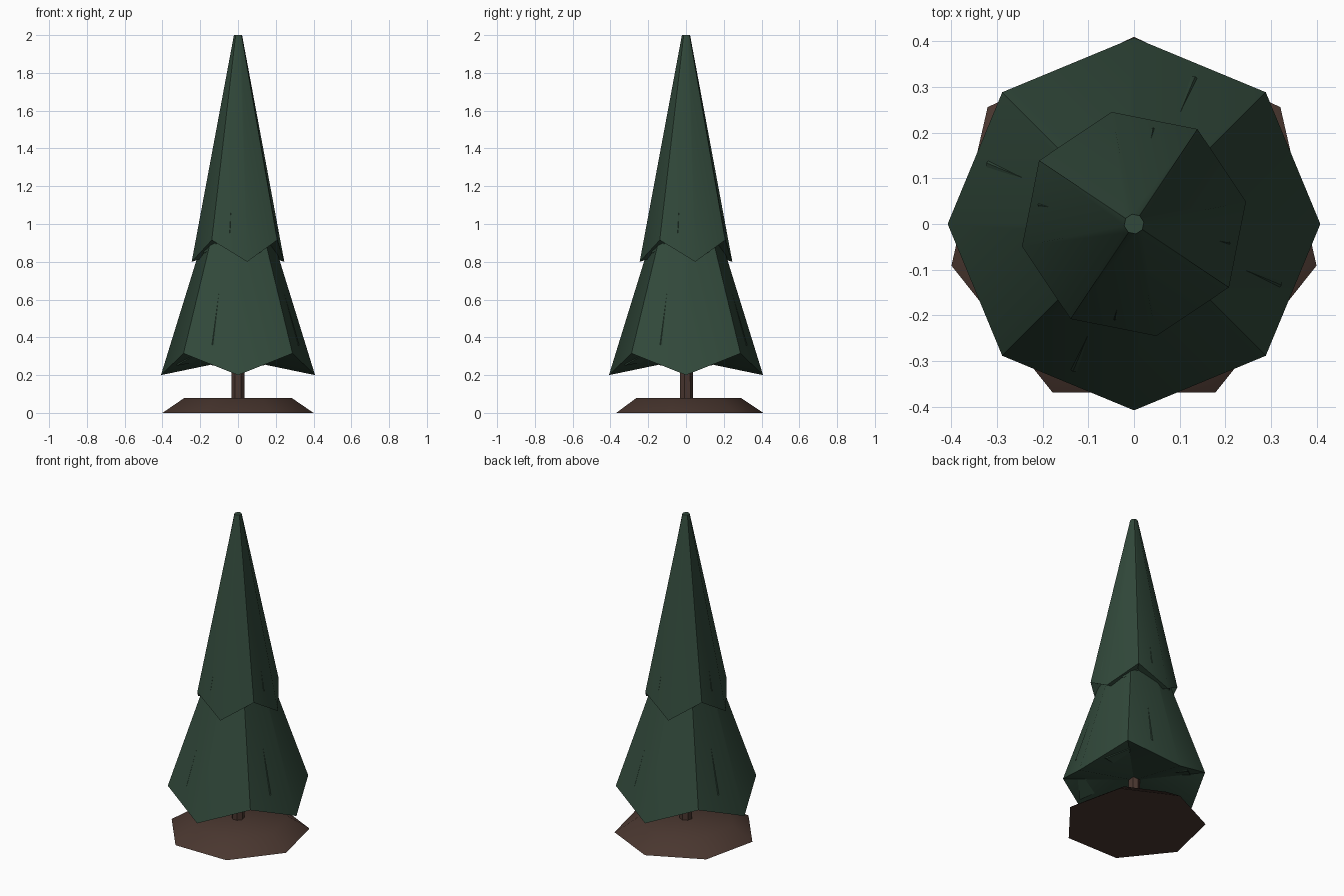
import bpy, bmesh, math

cube = bpy.data.objects.get("Cube")
if cube:
    bpy.data.objects.remove(cube, do_unlink=True)


def make_material(name, rgb):
    mat = bpy.data.materials.new(name)
    mat.use_nodes = True
    color = (*rgb, 1.0)
    mat.diffuse_color = color
    bsdf = mat.node_tree.nodes["Principled BSDF"]
    bsdf.inputs["Base Color"].default_value = color
    bsdf.inputs["Roughness"].default_value = 0.9
    return mat


green = make_material("pine green", (0.031, 0.066, 0.043))
brown = make_material("bark brown", (0.068, 0.038, 0.029))


def finish(name, bm, mat, smooth_angle):
    bmesh.ops.recalc_face_normals(bm, faces=bm.faces)
    mesh = bpy.data.meshes.new(name)
    bm.to_mesh(mesh)
    bm.free()
    mesh.materials.append(mat)
    obj = bpy.data.objects.new(name, mesh)
    bpy.context.collection.objects.link(obj)
    bpy.ops.object.select_all(action="DESELECT")
    obj.select_set(True)
    bpy.context.view_layer.objects.active = obj
    bpy.ops.object.shade_smooth_by_angle(angle=math.radians(smooth_angle))
    return obj


def tapered(name, sides, turn, lower, upper, mat, lift=0.0, peak=None, smooth_angle=40):
    """Tapered prism between (radius, z) rings; lift raises every second lower corner."""
    bm = bmesh.new()
    rings = []
    for (radius, z), rise in ((lower, lift), (upper, 0.0)):
        ring = []
        for i in range(sides):
            a = math.radians(turn) + math.tau * i / sides
            ring.append(bm.verts.new((radius * math.cos(a), radius * math.sin(a),
                                      z + rise * (i % 2))))
        rings.append(ring)
    low, top = rings
    for i in range(sides):
        j = (i + 1) % sides
        bm.faces.new((low[i], low[j], top[j], top[i]))
    bm.faces.new(top)
    # Zigzag hems close with a fan to a central point
    if peak is None:
        bm.faces.new(low[::-1])
    else:
        middle = bm.verts.new((0, 0, peak))
        for i in range(sides):
            bm.faces.new((middle, low[(i + 1) % sides], low[i]))
    return finish(name, bm, mat, smooth_angle)


# Earth mound and trunk
tapered("ground_mound", 7, 90, (0.41, 0), (0.29, 0.08), brown)
tapered("trunk", 7, 90, (0.037, 0.02), (0.034, 0.5), brown, smooth_angle=30)

# Each foliage tier has an outer skirt and a turned inner skirt whose corners show through
tapered("lower_foliage", 8, 0, (0.408, 0.2), (0.037, 1.4), green, 0.115, 0.285)
tapered("lower_inner_foliage", 8, 22.5, (0.35, 0.25), (0.03, 1.385), green, 0.11, 0.31)
tapered("upper_foliage", 8, 11.25, (0.25, 0.8), (0.022, 2.0), green, 0.115, 0.88)
tapered("upper_inner_foliage", 8, 33.75, (0.215, 0.845), (0.017, 1.95), green, 0.11, 0.905)
